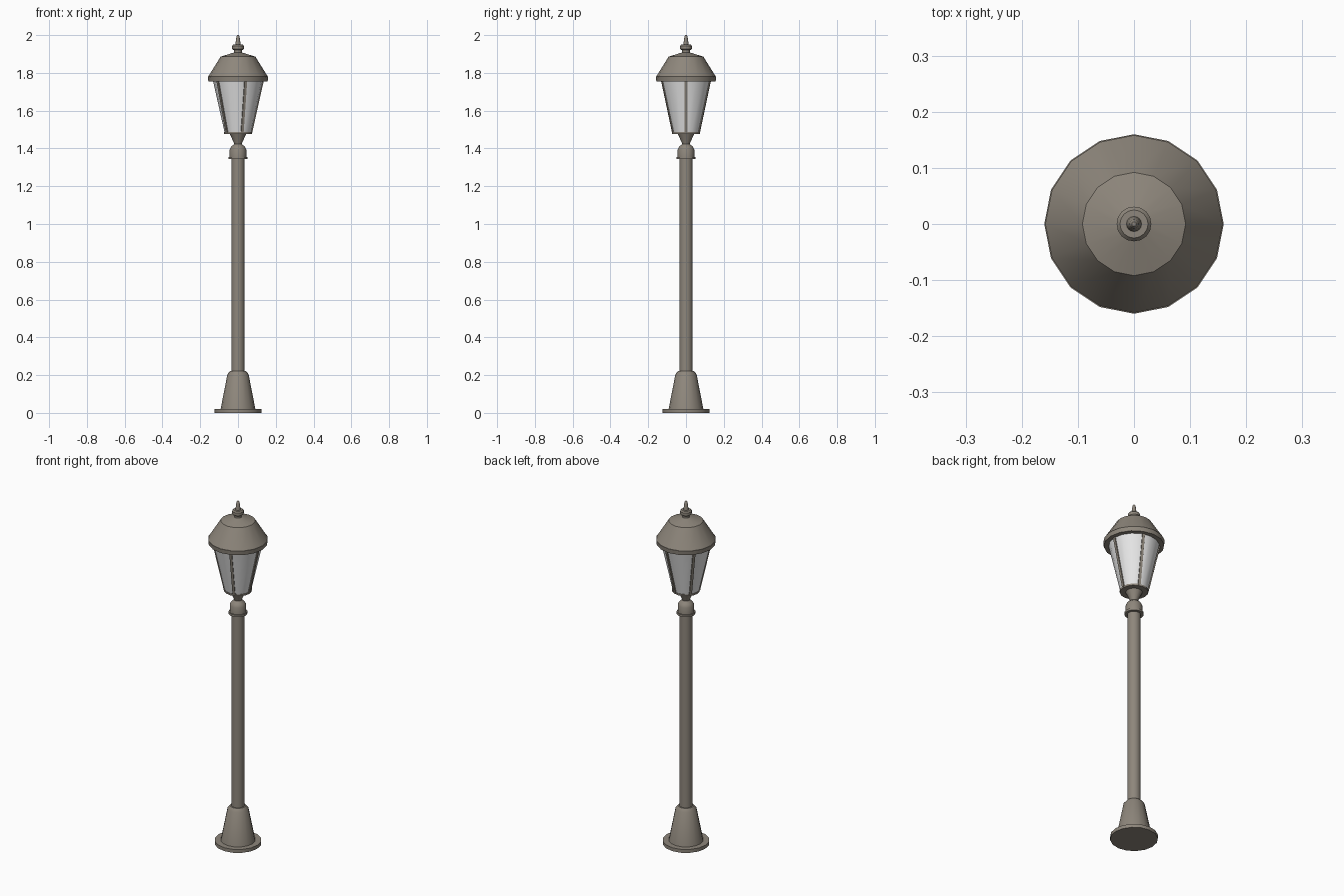
import bpy, bmesh, math
from mathutils import Matrix, Vector

cube = bpy.data.objects.get("Cube")
if cube:
    bpy.data.objects.remove(cube, do_unlink=True)


def material(name, color):
    mat = bpy.data.materials.new(name)
    mat.use_nodes = True
    mat.diffuse_color = color
    mat.node_tree.nodes["Principled BSDF"].inputs["Base Color"].default_value = color
    return mat


METAL = material("warm grey metal", (0.27, 0.24, 0.2, 1))
GLASS = material("frosted glass", (0.8, 0.8, 0.8, 1))


def add_object(name, bm, mat, angle=40):
    bmesh.ops.recalc_face_normals(bm, faces=bm.faces)
    mesh = bpy.data.meshes.new(name)
    bm.to_mesh(mesh)
    bm.free()
    mesh.materials.append(mat)
    obj = bpy.data.objects.new(name, mesh)
    bpy.context.collection.objects.link(obj)
    bpy.ops.object.select_all(action="DESELECT")
    obj.select_set(True)
    bpy.context.view_layer.objects.active = obj
    bpy.ops.object.shade_smooth_by_angle(angle=math.radians(angle))
    return obj


def lathe(name, profile, mat, sides=16):
    """Turn (radius, height) points round the z axis and cap both ends."""
    bm = bmesh.new()
    rings = []
    for r, z in profile:
        rings.append([bm.verts.new((r * math.cos(math.tau * i / sides),
                                    r * math.sin(math.tau * i / sides), z))
                      for i in range(sides)])
    for low, high in zip(rings, rings[1:]):
        for i in range(sides):
            j = (i + 1) % sides
            bm.faces.new((low[i], low[j], high[j], high[i]))
    bm.faces.new(rings[0][::-1])
    bm.faces.new(rings[-1])
    return add_object(name, bm, mat)


def glazing_bar(name, angle, bottom, top, width, depth):
    """Slim box leaning along the glass at the given angle."""
    a, b = Vector((bottom[0], 0, bottom[1])), Vector((top[0], 0, top[1]))
    lean = math.atan2(b.x - a.x, b.z - a.z)
    bm = bmesh.new()
    bmesh.ops.create_cube(bm, size=1, matrix=(
        Matrix.Rotation(angle, 4, "Z") @ Matrix.Translation((a + b) / 2)
        @ Matrix.Rotation(lean, 4, "Y")
        @ Matrix.Diagonal((depth, width, (b - a).length, 1))))
    return add_object(name, bm, METAL)


# Foot and post
lathe("base_plate", [(0.124, 0), (0.124, 0.02)], METAL)
lathe("base_cone", [(0.092, 0.02), (0.056, 0.205), (0.042, 0.222)], METAL)
lathe("post", [(0.035, 0.2), (0.035, 1.36)], METAL)

# Collar at the head of the post
lathe("collar_ring", [(0.05, 1.343), (0.05, 1.355)], METAL)
lathe("collar", [(0.044, 1.35), (0.044, 1.395), (0.036, 1.41), (0.018, 1.425)], METAL)

# Lantern
lathe("lantern_cup", [(0.017, 1.415), (0.022, 1.43), (0.044, 1.478)], METAL)
lathe("lantern_floor", [(0.074, 1.477), (0.075, 1.487)], METAL)
lathe("glass", [(0.071, 1.485), (0.134, 1.765)], GLASS)
BARS = 5
for n in range(BARS):
    glazing_bar(f"glazing_bar_{n + 1}", math.tau * n / BARS,
                (0.071, 1.482), (0.134, 1.765), 0.014, 0.008)

# Roof and finial
lathe("roof_rim", [(0.157, 1.755), (0.16, 1.78)], METAL)
lathe("roof", [(0.158, 1.78), (0.092, 1.886), (0.03, 1.905), (0.019, 1.908)], METAL)
lathe("finial_neck", [(0.02, 1.9), (0.02, 1.926)], METAL)
lathe("finial_ring", [(0.025, 1.921), (0.031, 1.927), (0.031, 1.943), (0.025, 1.95)], METAL)
lathe("finial_spike", [(0.014, 1.945), (0.012, 1.965), (0.008, 1.994), (0.004, 2.0)], METAL)
